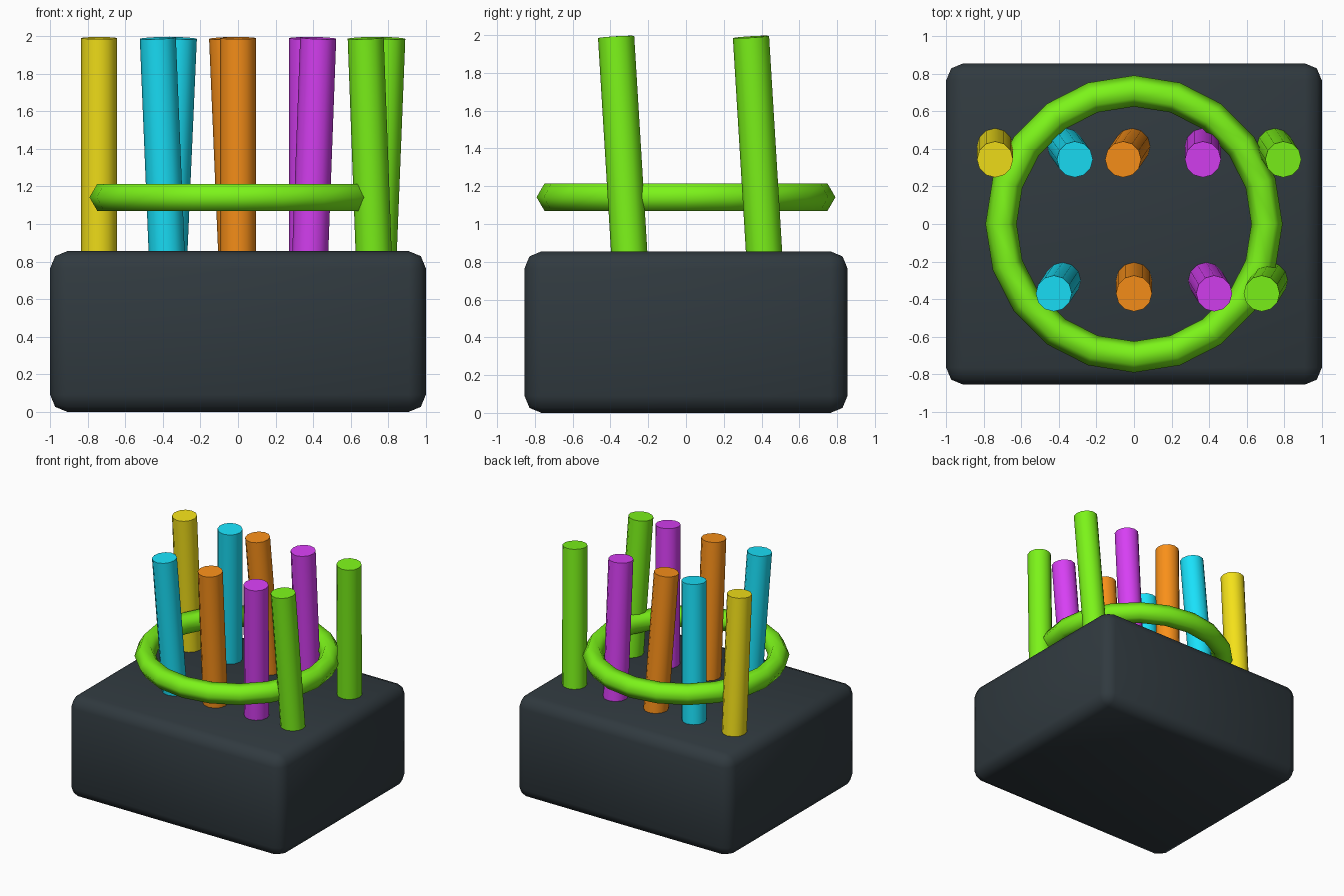
import bpy, bmesh, math
from mathutils import Vector, Matrix

if "Cube" in bpy.data.objects:
    bpy.data.objects.remove(bpy.data.objects["Cube"])


def material(name, rgb):
    m = bpy.data.materials.new(name)
    m.diffuse_color = (*rgb, 1)
    m.use_nodes = True
    m.node_tree.nodes["Principled BSDF"].inputs["Base Color"].default_value = m.diffuse_color
    return m


MATS = {
    "dark": material("dark", (0.03, 0.042, 0.05)),
    "yellow": material("yellow", (0.90, 0.75, 0.01)),
    "cyan": material("cyan", (0.01, 0.75, 0.95)),
    "orange": material("orange", (0.95, 0.28, 0.01)),
    "purple": material("purple", (0.68, 0.05, 0.90)),
    "green": material("green", (0.20, 0.90, 0.01)),
}


def add_object(name, bm, mat):
    mesh = bpy.data.meshes.new(name)
    bmesh.ops.recalc_face_normals(bm, faces=bm.faces)
    bm.to_mesh(mesh)
    bm.free()
    mesh.materials.append(MATS[mat])
    ob = bpy.data.objects.new(name, mesh)
    bpy.context.collection.objects.link(ob)
    return ob


def smooth(ob, angle):
    bpy.ops.object.select_all(action='DESELECT')
    ob.select_set(True)
    bpy.context.view_layer.objects.active = ob
    bpy.ops.object.shade_smooth_by_angle(angle=math.radians(angle))


# rounded base block
bm = bmesh.new()
bmesh.ops.create_cube(bm, size=1, matrix=Matrix.Translation((0, 0, 0.4275))
                      @ Matrix.Diagonal((2, 1.71, 0.855, 1)))
bmesh.ops.bevel(bm, geom=bm.edges[:], offset=0.09, segments=2, profile=0.5,
                affect='EDGES')
smooth(add_object("base_block", bm, "dark"), 60)

# ring: hexagonal section swept in 20 steps
bpy.ops.mesh.primitive_torus_add(location=(0, 0, 1.142), major_segments=20,
                                 minor_segments=6, major_radius=0.708,
                                 minor_radius=0.083)
ring = bpy.context.object
ring.name = "ring"
ring.data.materials.append(MATS["green"])
smooth(ring, 70)


# leaning sticks: x at block top, x at stick top
def stick(name, mat, x0, x1, y0, y1, r=0.096):
    a, b = Vector((x0, y0, 0.855)), Vector((x1, y1, 1.99))
    a -= (b - a) * 0.05          # sink the foot into the block
    d = b - a
    rot = Vector((0, 0, 1)).rotation_difference(d).to_matrix().to_4x4()
    bm = bmesh.new()
    bmesh.ops.create_cone(bm, cap_ends=True, segments=12, radius1=r, radius2=r,
                          depth=d.length,
                          matrix=Matrix.Translation((a + b) / 2) @ rot)
    smooth(add_object(name, bm, mat), 40)


BACK = [("yellow", -0.74, -0.74), ("cyan", -0.365, -0.315),
        ("orange", -0.01, -0.058), ("purple", 0.367, 0.367),
        ("green", 0.75, 0.795)]
FRONT = [("cyan", -0.38, -0.427), ("orange", 0, 0),
         ("purple", 0.385, 0.427), ("green", 0.722, 0.68)]
for mat, x0, x1 in BACK:
    stick("back_stick_" + mat, mat, x0, x1, 0.413, 0.344)
for mat, x0, x1 in FRONT:
    stick("front_stick_" + mat, mat, x0, x1, -0.301, -0.370)
